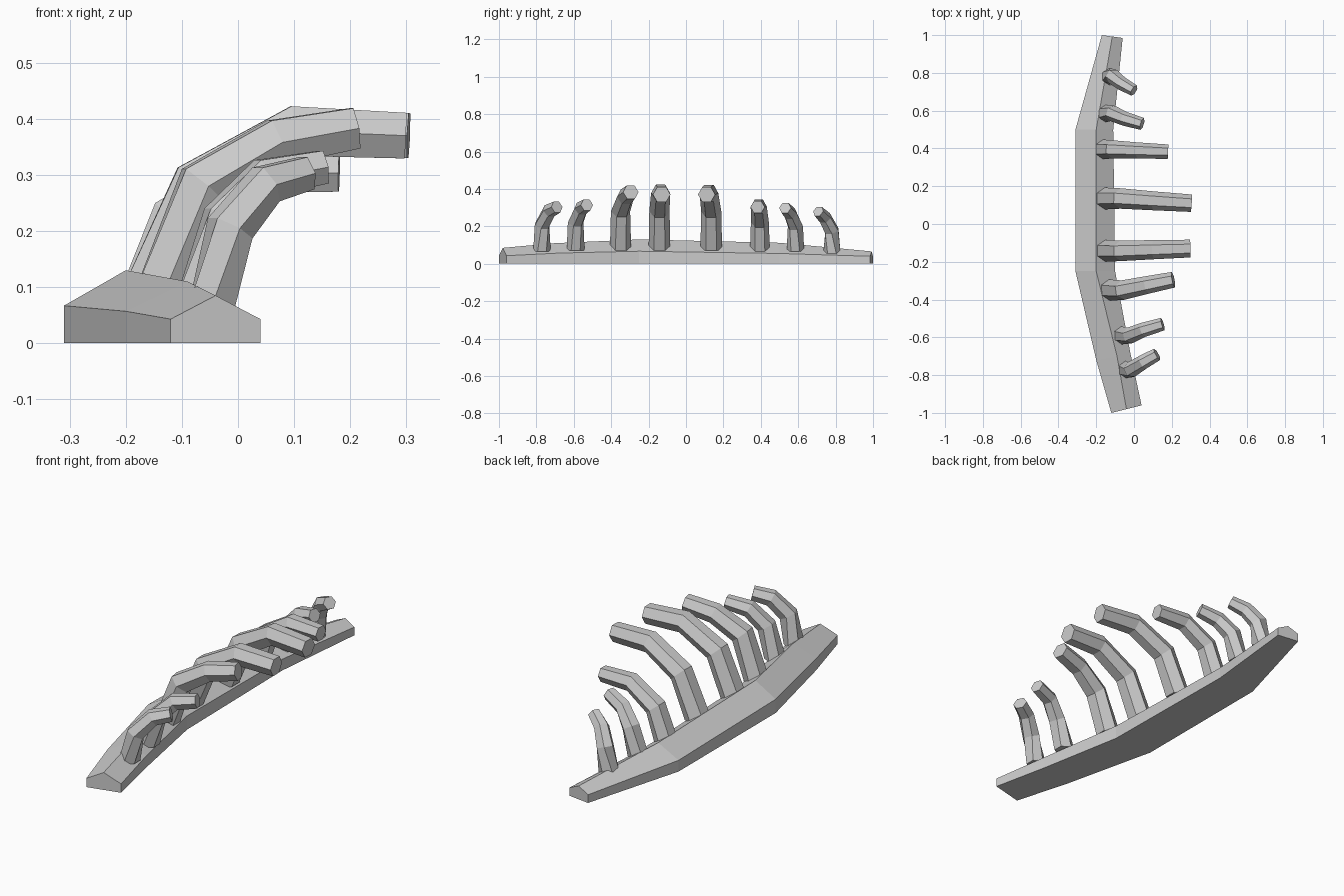
import bpy, bmesh, math
from mathutils import Vector

cube = bpy.data.objects.get("Cube")
if cube:
    bpy.data.objects.remove(cube)

GREY = (0.6, 0.6, 0.6, 1)
mat = bpy.data.materials.new("plain_grey")
mat.use_nodes = True
mat.diffuse_color = GREY
mat.node_tree.nodes["Principled BSDF"].inputs["Base Color"].default_value = GREY


def loft(name, rings):
    """Skin closed rings of points into a capped, flat-shaded solid."""
    bm = bmesh.new()
    loops = [[bm.verts.new(p) for p in ring] for ring in rings]
    n = len(loops[0])
    for a, b in zip(loops, loops[1:]):
        for i in range(n):
            j = (i + 1) % n
            bm.faces.new((a[i], a[j], b[j], b[i]))
    bm.faces.new(loops[0])
    bm.faces.new(loops[-1])
    bmesh.ops.recalc_face_normals(bm, faces=bm.faces)
    mesh = bpy.data.meshes.new(name)
    bm.to_mesh(mesh)
    bm.free()
    mesh.materials.append(mat)
    obj = bpy.data.objects.new(name, mesh)
    bpy.context.collection.objects.link(obj)
    return obj


# Bowed base: outer edge (x, y), inner edge (x, y), edge height, ridge (x, z)
stations = [
    ((-.12, -1.0), (.04, -.96), .043, (-.04, .085)),
    ((-.20, -.72), (-.02, -.68), .057, (-.09, .11)),
    ((-.31, -.25), (-.10, -.25), .067, (-.20, .13)),
    ((-.31, .50), (-.11, .50), .055, (-.20, .112)),
    ((-.17, 1.0), (-.06, .985), .04, (-.115, .066)),
]
rings = []
for (xo, yo), (xi, yi), h, (xr, zr) in stations:
    rings.append([(xo, yo, 0), (xo, yo, h), (xr, (yo + yi) / 2, zr),
                  (xi, yi, h), (xi, yi, 0)])
loft("curved_base", rings)


def rib(name, y_base, y_tip, r_base, r_tip, path):
    """Tapered six-sided bar bent along an x-z path, swinging sideways to its tip."""
    ys = (y_base, y_base, (y_base + y_tip) / 2, y_tip)
    pts = [Vector((x, y, z)) for (x, z), y in zip(path, ys)]
    dirs = [(b - a).normalized() for a, b in zip(pts, pts[1:])]
    up = Vector((0, 0, 1))
    rings = []
    for i, p in enumerate(pts):
        before, after = dirs[max(i - 1, 0)], dirs[min(i, 2)]
        tangent = (before + after).normalized()
        side = up.cross(tangent).normalized()
        stretch = 1 / tangent.dot(after)
        if i == 0:                      # foot is cut level
            tangent = up
            stretch = 1 / up.dot(after)
        normal = tangent.cross(side)
        r = r_base + (r_tip - r_base) * i / 3
        rings.append([p + side * r * math.cos(k * math.pi / 3)
                      + normal * r * stretch * math.sin(k * math.pi / 3)
                      for k in range(6)])
    loft(name, rings)


# Ribs from the front end to the back end
rib("rib_1", -.77, -.69, .047, .034,
    [(-.047, .065), (-.014, .205), (.05, .283), (.122, .303)])
rib("rib_2", -.59, -.53, .048, .034,
    [(-.07, .07), (-.022, .22), (.05, .295), (.152, .314)])
rib("rib_3", -.35, -.295, .057, .042,
    [(-.14, .07), (-.06, .28), (.07, .358), (.208, .383)])
rib("rib_4", -.142, -.13, .058, .047,
    [(-.163, .07), (-.07, .28), (.105, .378), (.298, .37)])
rib("rib_5", .135, .11, .058, .046,
    [(-.163, .07), (-.07, .28), (.105, .378), (.304, .37)])
rib("rib_6", .395, .383, .053, .038,
    [(-.172, .065), (-.113, .222), (.02, .306), (.18, .303)])
rib("rib_7", .585, .53, .047, .033,
    [(-.153, .065), (-.112, .2), (-.05, .268), (.043, .298)])
rib("rib_8", .78, .707, .046, .031,
    [(-.13, .055), (-.11, .175), (-.065, .245), (0, .28)])
